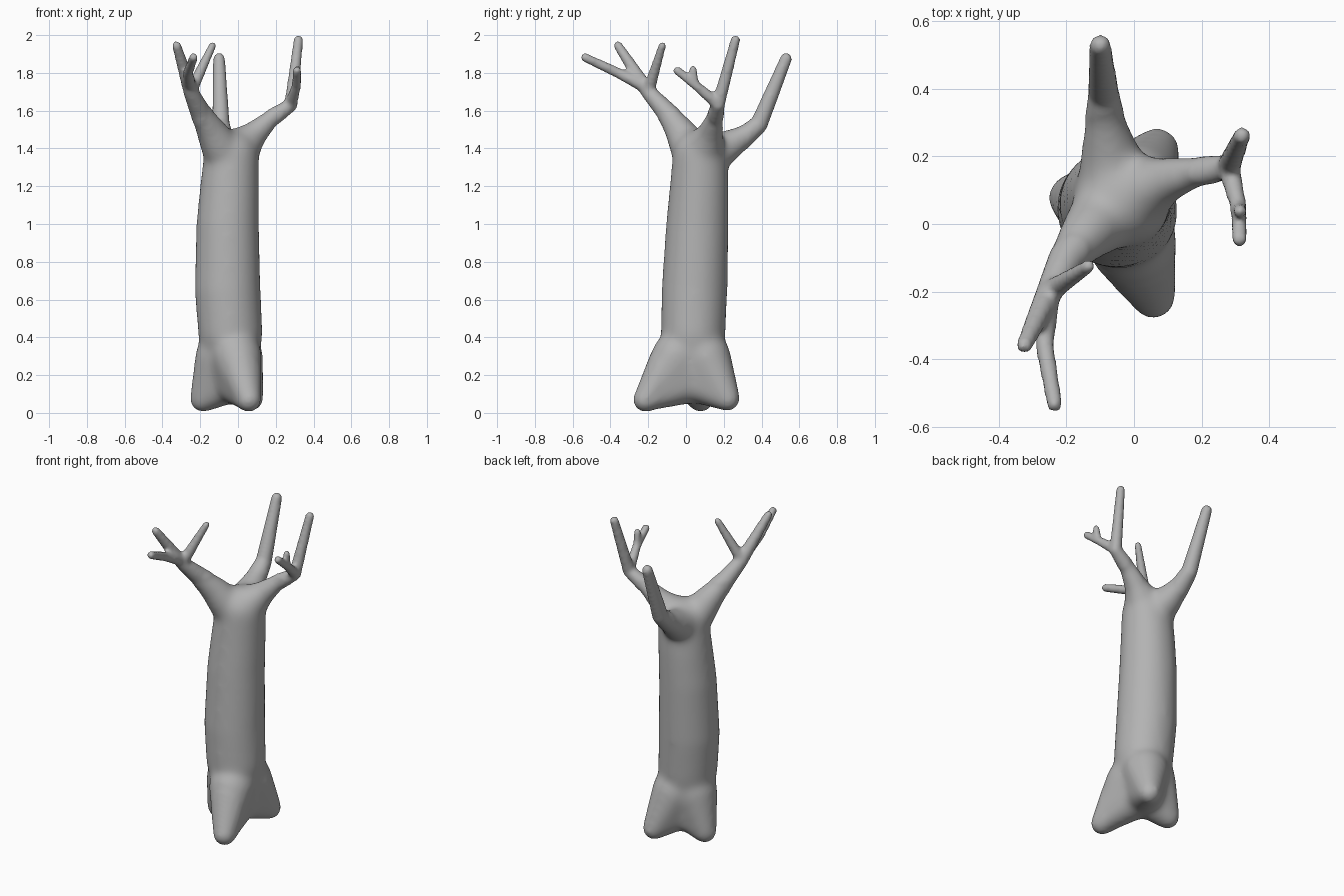
import bpy
import bmesh
from mathutils import Vector, Matrix

default_cube = bpy.data.objects.get("Cube")
if default_cube:
    bpy.data.objects.remove(default_cube, do_unlink=True)

bark = bpy.data.materials.new("grey bark")
bark.use_nodes = True
GREY = (0.45, 0.45, 0.45, 1.0)
bark.diffuse_color = GREY
bark.node_tree.nodes["Principled BSDF"].inputs["Base Color"].default_value = GREY

bm = bmesh.new()


def add_hull(balls):
    """Add the convex skin around a few balls, each (x, y, z, radius)."""
    part = bmesh.new()
    for x, y, z, radius in balls:
        bmesh.ops.create_icosphere(part, subdivisions=3, radius=radius,
                                   matrix=Matrix.Translation((x, y, z)))
    points = [v.co.copy() for v in part.verts]
    part.free()
    verts = [bm.verts.new(p) for p in points]
    result = bmesh.ops.convex_hull(bm, input=verts)
    unused = {e for e in result["geom_interior"] + result["geom_unused"]
              if isinstance(e, bmesh.types.BMVert)}
    bmesh.ops.delete(bm, geom=list(unused), context="VERTS")


def add_limb(*balls):
    """Chain tapered rounded segments along a path."""
    for pair in zip(balls, balls[1:]):
        add_hull(pair)


# Trunk: round, gently leaning and tapering
trunk_foot = (-0.04, 0.038, 0.42, 0.172)
trunk_core = (-0.03, 0.05, 0.18, 0.125)
add_limb(trunk_core, trunk_foot, (-0.055, 0.045, 0.65, 0.176), (-0.055, 0.06, 1.0, 0.167),
         (-0.045, 0.07, 1.2, 0.157), (-0.035, 0.075, 1.36, 0.147))

# Roots: broad cones flaring from the foot of the trunk to a rounded toe
for toe in [(0.057, -0.215, 0.07, 0.064), (0.07, 0.222, 0.073, 0.067),
            (-0.187, 0.078, 0.07, 0.07)]:
    shoulder = [f + (t - f) * 0.35 for f, t in zip(trunk_foot, toe)]
    add_hull([trunk_core, shoulder, toe])

# Back branch
add_limb((-0.05, 0.1, 1.36, 0.12), (-0.07, 0.2, 1.4, 0.09), (-0.085, 0.3, 1.46, 0.062),
         (-0.09, 0.385, 1.525, 0.047), (-0.1, 0.53, 1.875, 0.032))

# Left branch with its fork and twig
add_limb((0.0, 0.09, 1.39, 0.115), (0.08, 0.125, 1.47, 0.073), (0.17, 0.15, 1.555, 0.05),
         (0.28, 0.17, 1.63, 0.036), (0.32, 0.262, 1.975, 0.026))
add_limb((0.28, 0.17, 1.635, 0.034), (0.31, 0.05, 1.735, 0.025), (0.312, -0.045, 1.812, 0.024))
add_limb((0.31, 0.05, 1.735, 0.022), (0.315, 0.037, 1.82, 0.02))

# Right branch with three prongs
add_limb((-0.09, 0.02, 1.4, 0.105), (-0.14, -0.03, 1.49, 0.082), (-0.2, -0.105, 1.595, 0.055),
         (-0.25, -0.2, 1.7, 0.04), (-0.325, -0.36, 1.945, 0.025))
add_limb((-0.25, -0.2, 1.7, 0.034), (-0.135, -0.125, 1.945, 0.021))
add_limb((-0.255, -0.22, 1.73, 0.036), (-0.265, -0.36, 1.8, 0.028), (-0.235, -0.535, 1.882, 0.024))

mesh = bpy.data.meshes.new("bare_tree")
bm.to_mesh(mesh)
bm.free()
tree = bpy.data.objects.new("bare_tree", mesh)
bpy.context.collection.objects.link(tree)

# Fuse all limbs into one skin
remesh = tree.modifiers.new("fuse", "REMESH")
remesh.mode = "VOXEL"
remesh.voxel_size = 0.011
fused = bpy.data.meshes.new_from_object(
    tree.evaluated_get(bpy.context.evaluated_depsgraph_get()))
tree.modifiers.clear()
tree.data = fused

# Soften the joints, most strongly on the thick trunk and crown
bm = bmesh.new()
bm.from_mesh(fused)
heart = Vector((-0.03, 0.07))
thick = [v for v in bm.verts if v.co.z < 1.6 and (v.co.xy - heart).length < 0.26]
for verts, passes in ((thick, 24), (bm.verts[:], 4)):
    for _ in range(passes):
        bmesh.ops.smooth_vert(bm, verts=verts, factor=0.5,
                              use_axis_x=True, use_axis_y=True, use_axis_z=True)
for face in bm.faces:
    face.smooth = True
    face.material_index = 0
bm.to_mesh(fused)
bm.free()
fused.materials.clear()
fused.materials.append(bark)
